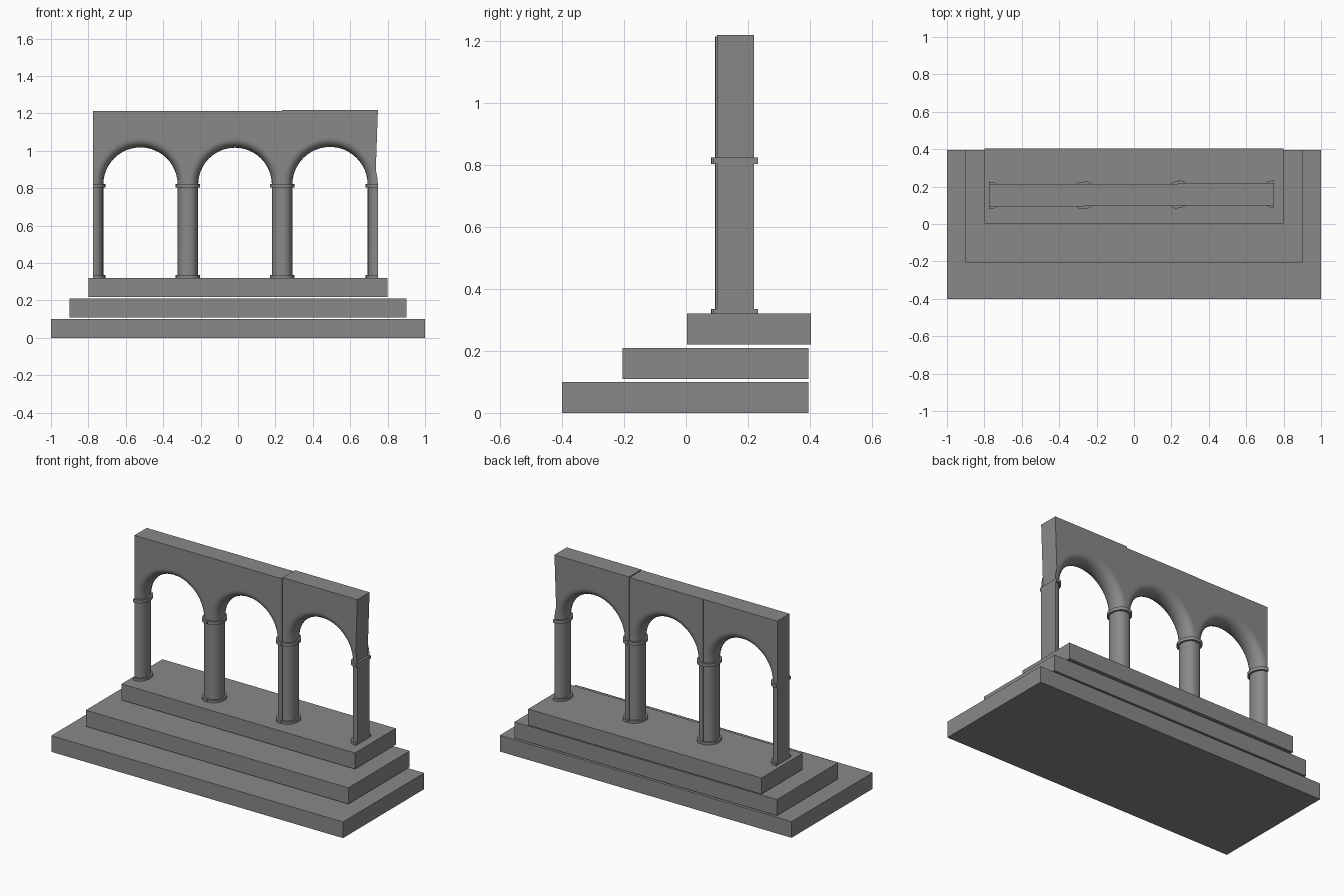
import bpy, bmesh, math

if "Cube" in bpy.data.objects:
    bpy.data.objects.remove(bpy.data.objects["Cube"], do_unlink=True)

stone = bpy.data.materials.new("grey stone")
stone.use_nodes = True
GREY = (0.25, 0.25, 0.25, 1)
stone.diffuse_color = GREY
stone.node_tree.nodes["Principled BSDF"].inputs["Base Color"].default_value = GREY

FLOOR, SPRING = 0.32, 0.82   # column foot and arch springing
DEPTH = 0.06                 # half depth of the wall
ROLL = 0.055                 # how far the rounded moulding stands out


def finish(name, bm, smooth=False):
    bmesh.ops.remove_doubles(bm, verts=bm.verts, dist=1e-5)
    bmesh.ops.recalc_face_normals(bm, faces=bm.faces)
    mesh = bpy.data.meshes.new(name)
    bm.to_mesh(mesh)
    bm.free()
    mesh.materials.append(stone)
    ob = bpy.data.objects.new(name, mesh)
    bpy.context.collection.objects.link(ob)
    if smooth:
        bpy.ops.object.select_all(action='DESELECT')
        ob.select_set(True)
        bpy.context.view_layer.objects.active = ob
        bpy.ops.object.shade_smooth_by_angle(angle=math.radians(32))


def slab(name, x, y0, y1, z0, z1):
    bm = bmesh.new()
    bmesh.ops.create_cube(bm, size=1)
    for v in bm.verts:
        v.co = (2 * x * v.co.x, y1 if v.co.y > 0 else y0, z1 if v.co.z > 0 else z0)
    finish(name, bm)


def half_round(width, depth, steps=10):
    """Half column outline: (distance out, y), starting and ending on the flat back."""
    arc = [math.pi * i / steps for i in range(steps + 1)]
    rim = 0.2 * width
    return ([(0, -depth)]
            + [(rim + (width - rim) * math.sin(a), -depth * math.cos(a)) for a in arc]
            + [(0, depth)])


def collar(name, x, side, y, z0, z1):
    """Half round capital or foot."""
    bm = bmesh.new()
    rings = [[bm.verts.new((x + side * d, y + w, z)) for d, w in half_round(0.066, 0.072)]
             for z in (z0, z1)]
    for ring in rings:
        bm.faces.new(ring)
    n = len(rings[0])
    for i in range(n):
        j = (i + 1) % n
        bm.faces.new((rings[0][i], rings[0][j], rings[1][j], rings[1][i]))
    finish(name, bm, True)


def bay(name, x0, x1, y, top, lean=0.0):
    """One arch: half columns and rounded arch in one sweep, plus its wall."""
    cx, r = (x0 + x1) / 2, (x1 - x0) / 2
    steps = 24
    angles = [math.pi * i / steps for i in range(steps + 1)]
    profile = half_round(ROLL, DEPTH)

    # moulding swept up one leg, around the arch and down the other
    bm = bmesh.new()
    rows = [[(x0 + d, y + w, FLOOR) for d, w in profile]]
    for a in angles:
        rows.append([(cx - (r - d) * math.cos(a), y + w, SPRING + (r - d) * math.sin(a))
                     for d, w in profile])
    rows.append([(x1 - d, y + w, FLOOR) for d, w in profile])
    rows = [[bm.verts.new(p) for p in row] for row in rows]
    for a, b in zip(rows, rows[1:]):
        for i in range(len(profile) - 1):
            bm.faces.new((a[i], a[i + 1], b[i + 1], b[i]))
    for a, b in (rows[:2], rows[-2:]):       # flat backs of the legs
        bm.faces.new((a[0], b[0], b[-1], a[-1]))
    finish(name + "_columns_and_arch", bm, True)

    # wall above the arch, front and back, with top and ends
    bm = bmesh.new()
    lower, upper = [], []
    for a in angles:
        px, pz = cx - r * math.cos(a), SPRING + r * math.sin(a)
        lower.append((px, pz))
        upper.append((px, top))
    # the end leans inward toward the springing
    shift = lambda p: p[0] - lean * (top - p[1]) / (top - SPRING) * (p[0] > x1 - 0.02)
    sheets = []
    for w in (-DEPTH, DEPTH):
        lo = [bm.verts.new((shift(p), y + w, p[1])) for p in lower]
        up = [bm.verts.new((p[0], y + w, p[1])) for p in upper]
        for i in range(steps):
            bm.faces.new((lo[i], lo[i + 1], up[i + 1], up[i]))
        sheets.append((lo, up))
    (lf, uf), (lb, ub) = sheets
    for i in range(steps):
        bm.faces.new((uf[i], uf[i + 1], ub[i + 1], ub[i]))
    for i in (0, -1):
        bm.faces.new((lf[i], uf[i], ub[i], lb[i]))
    bmesh.ops.dissolve_limit(bm, angle_limit=0.01, verts=bm.verts, edges=bm.edges)
    finish(name + "_wall", bm)

    # capitals and feet
    for label, x, side in (("right", x0, 1), ("left", x1, -1)):
        collar(f"{name}_{label}_capital", x, side, y, SPRING - 0.017, SPRING + 0.003)
        collar(f"{name}_{label}_foot", x, side, y, FLOOR, FLOOR + 0.015)


# stepped platform
slab("lower_step", 1.0, -0.4, 0.395, 0.0, 0.1)
slab("middle_step", 0.9, -0.205, 0.395, 0.11, 0.21)
slab("upper_step", 0.8, 0.003, 0.403, 0.22, 0.32)

# arcade of three bays, the last a little out of line
bay("right_bay", -0.775, -0.268, 0.153, 1.213)
bay("middle_bay", -0.268, 0.236, 0.155, 1.213)
bay("left_bay", 0.236, 0.748, 0.16, 1.219, lean=0.014)
